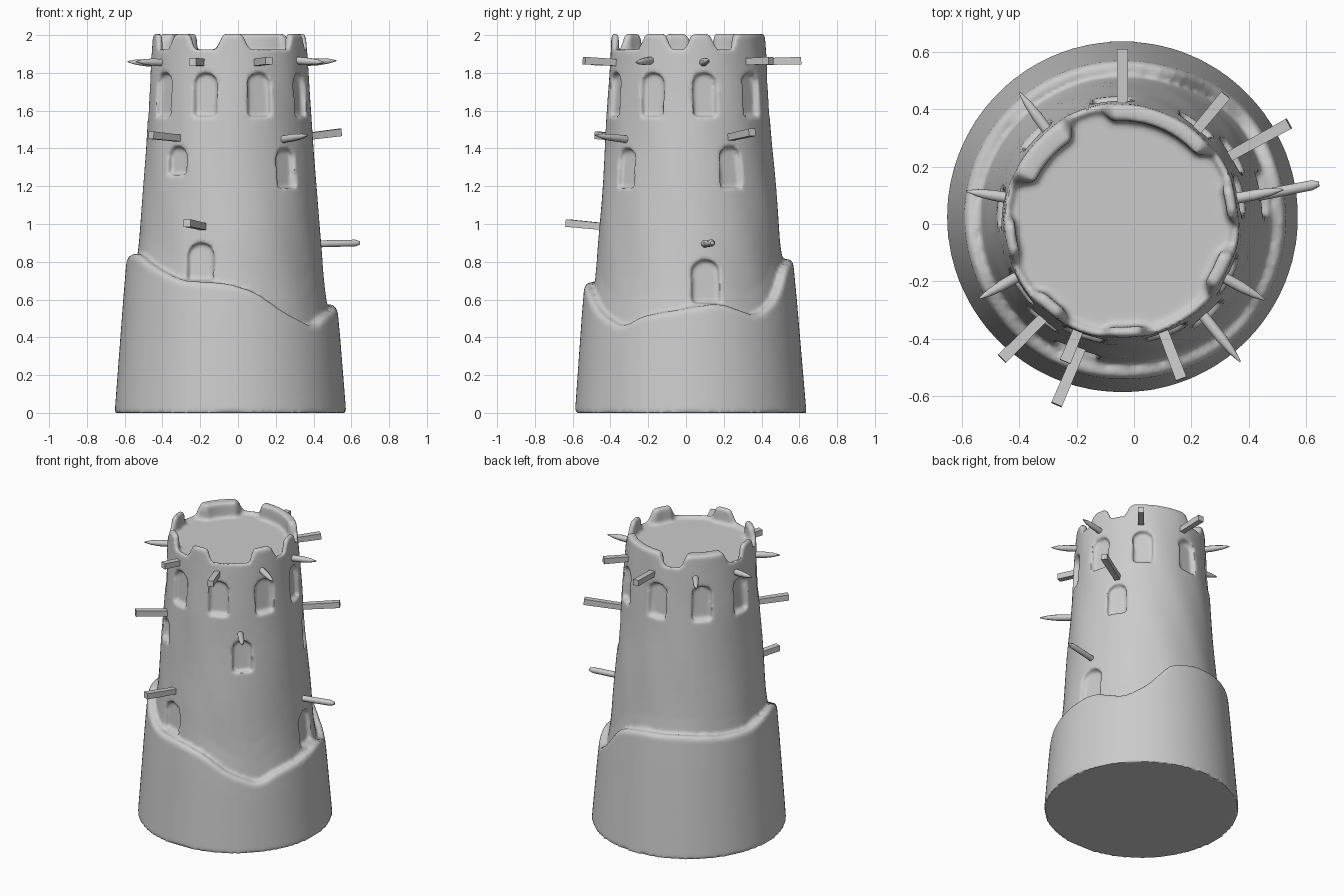
import bpy, bmesh, math
from mathutils import Vector

if "Cube" in bpy.data.objects:
    bpy.data.objects.remove(bpy.data.objects["Cube"])

SEG = 144

# Stepped base height by angle, (degrees, z)
LEDGE = [(-39, .45), (-28, .51), (-10, .54), (16, .58), (39, .51), (55, .6), (70, .77), (90, .81),
         (120, .82), (150, .80), (170, .80), (190, .84), (205, .84), (225, .76), (242, .70),
         (268, .685), (284, .64), (301, .53), (321, .45)]
TOWER = [(.4, .53), (.7, .497), (.9, .482), (1.4, .443), (1.85, .415), (2.01, .405)]
# Broken battlements: start angle, end angle, thickness
MERLONS = [(38, 98, .055), (118, 159, .075), (178, 200, .035), (220, 240, .04),
           (262, 283, .035), (322, 345, .045), (0, 20, .035)]


def interp(tab, v):
    if v <= tab[0][0]:
        return tab[0][1]
    for (a, x), (b, y) in zip(tab, tab[1:]):
        if v <= b:
            return x + (y - x) * (v - a) / (b - a)
    return tab[-1][1]


def ledge(deg):
    return sum(interp(LEDGE, (deg + k + 39) % 360 - 39) for k in (-4, 0, 4)) / 3


def merlon(deg):
    w, t = 0, .02
    for a, b, th in MERLONS:
        d = abs((deg - (a + b) / 2 + 180) % 360 - 180) - (b - a) / 2
        f = min(max((3 - d) / 7, 0), 1)
        f = f * f * (3 - 2 * f)
        if f > w:
            w, t = f, .02 + (th - .02) * f
    return 1.93 + .077 * w, t


def place(r, z, a):
    # Centre line leans slightly from base to top
    return Vector((-.04 - .0025 * z + r * math.cos(a), .025 - .0075 * z + r * math.sin(a), z))


def tower_r(z):
    return interp(TOWER, z)


def make(name, bm):
    bmesh.ops.recalc_face_normals(bm, faces=bm.faces)
    me = bpy.data.meshes.new(name)
    bm.to_mesh(me)
    bm.free()
    ob = bpy.data.objects.new(name, me)
    bpy.context.collection.objects.link(ob)
    return ob


def skin(bm, rings, closed=False):
    pairs = list(zip(rings, rings[1:])) + ([(rings[-1], rings[0])] if closed else [])
    for p, q in pairs:
        n = len(p)
        for i in range(n):
            j = (i + 1) % n
            bm.faces.new((p[i], p[j], q[j], q[i]))


# Tower body: one lathe with height varying around the axis
def column(deg):
    h = ledge(deg)
    top, t = merlon(deg)
    R = lambda z: .613 - .078 * z
    pts = [(R(0), 0)] + [(R(h * k / 4), h * k / 4) for k in (1, 2, 3)]
    pts += [(R(h) , h - .022), (R(h) - .012, h), (R(h) - .035, h + .002), (tower_r(h) + .006, h - .018)]
    for k in range(1, 13):
        z = h + (top - .012 - h) * k / 12
        pts.append((tower_r(z) + .0025 * math.sin(9 * z + deg / 14) * math.sin(deg / 57.3 * 7), z))
    r = tower_r(top)
    pts += [(r - .008, top), (r - t + .006, top), (r - t, top - .01), (r - t - .004, 1.905)]
    return pts


bm = bmesh.new()
cols = []
for i in range(SEG):
    a = 2 * math.pi * i / SEG
    cols.append([bm.verts.new(place(r, z, a)) for r, z in column(360 * i / SEG)])
rings = [list(x) for x in zip(*cols)]
skin(bm, rings)
bm.faces.new(rings[0])
bm.faces.new(rings[-1])
tower = make("tower_body", bm)


# Arched niche cutters: angle, bottom z, top z, width
NICHES = [(a, 1.57, 1.80, .125) for a in (12, 52, 95, 135, 174, 214, 252, 292, 333)]
NICHES += [(231, 1.26, 1.41, .12), (312, 1.19, 1.40, .12), (30, 1.19, 1.41, .125)]
NICHES += [(251, .70, .90, .145), (10, .58, .81, .15)]
bm = bmesh.new()
for deg, z0, z1, w in NICHES:
    a0 = math.radians(deg)
    hw, rise = w / 2, w * .42
    outline = [(-hw, z0), (hw, z0)]
    outline += [(hw * math.cos(math.pi * k / 8), z1 - rise + rise * math.sin(math.pi * k / 8)) for k in range(9)]
    side = Vector((-math.sin(a0), math.cos(a0), 0))
    loops = []
    for off in (-.035, .07):
        loops.append([bm.verts.new(place(tower_r(z) + off, z, a0) + side * u) for u, z in outline])
    skin(bm, loops)
    bm.faces.new(loops[0])
    bm.faces.new(loops[1])
cutter = make("niche_cutter", bm)
cutter.hide_render = True

# Cut niches, then soften everything into a worn plaster surface
bpy.context.view_layer.objects.active = tower
tower.select_set(True)
m = tower.modifiers.new("niches", 'BOOLEAN')
m.object = cutter
m.operation = 'DIFFERENCE'
m.solver = 'EXACT'
m = tower.modifiers.new("fuse", 'REMESH')
m.mode = 'VOXEL'
m.voxel_size = .012
m = tower.modifiers.new("soften", 'SMOOTH')
m.factor = .5
m.iterations = 3
for n in ("niches", "fuse", "soften"):
    bpy.ops.object.modifier_apply(modifier=n)
bpy.data.objects.remove(cutter)
bpy.ops.object.shade_smooth_by_angle(angle=math.radians(50))


# Protruding wooden beams: (x, y, z) start, end, pointed
BEAMS = [
    ((-.04, .41, 1.86), (-.04, .61, 1.865), 0), ((-.29, .31, 1.86), (-.40, .46, 1.86), 1),
    ((.22, .33, 1.86), (.32, .45, 1.865), 0), ((.34, .24, 1.46), (.54, .35, 1.485), 0),
    ((.36, .09, 1.855), (.52, .12, 1.865), 1), ((.44, .10, .895), (.645, .14, .90), 2),
    ((.32, -.19, 1.865), (.455, -.265, 1.855), 1), ((.25, -.33, 1.45), (.37, -.48, 1.47), 1),
    ((.1, -.37, 1.855), (.165, -.54, 1.865), 0), ((-.18, -.42, .985), (-.27, -.63, 1.005), 0),
    ((-.19, -.36, 1.855), (-.24, -.48, 1.86), 0), ((-.32, -.33, 1.455), (-.46, -.47, 1.47), 0),
    ((-.40, -.18, 1.855), (-.54, -.26, 1.86), 1), ((-.43, .09, 1.85), (-.585, .115, 1.86), 1)]
SHAPES = {0: (4, [(0, .025), (1, .028)]),
          1: (8, [(0, .021), (.55, .02), (.8, .014), (1, .003)]),
          2: (8, [(0, .02), (.9, .019), (1, .01)])}
for i, (s, e, kind) in enumerate(BEAMS):
    s, e = Vector(s), Vector(e)
    d = e - s
    s -= d.normalized() * .05
    q = d.to_track_quat('Z', 'Y')
    n, prof = SHAPES[kind]
    bm = bmesh.new()
    rings = []
    for t, r in prof:
        c = s.lerp(e, t)
        rings.append([bm.verts.new(c + q @ Vector((r * math.cos(math.tau * (k + .5) / n),
                                                   r * math.sin(math.tau * (k + .5) / n), 0)))
                      for k in range(n)])
    skin(bm, rings)
    bm.faces.new(rings[0])
    bm.faces.new(rings[-1])
    ob = make(("spike_" if kind == 1 else "beam_") + str(i + 1), bm)
    bpy.ops.object.select_all(action='DESELECT')
    ob.select_set(True)
    bpy.context.view_layer.objects.active = ob
    bpy.ops.object.shade_smooth_by_angle(angle=math.radians(50))
